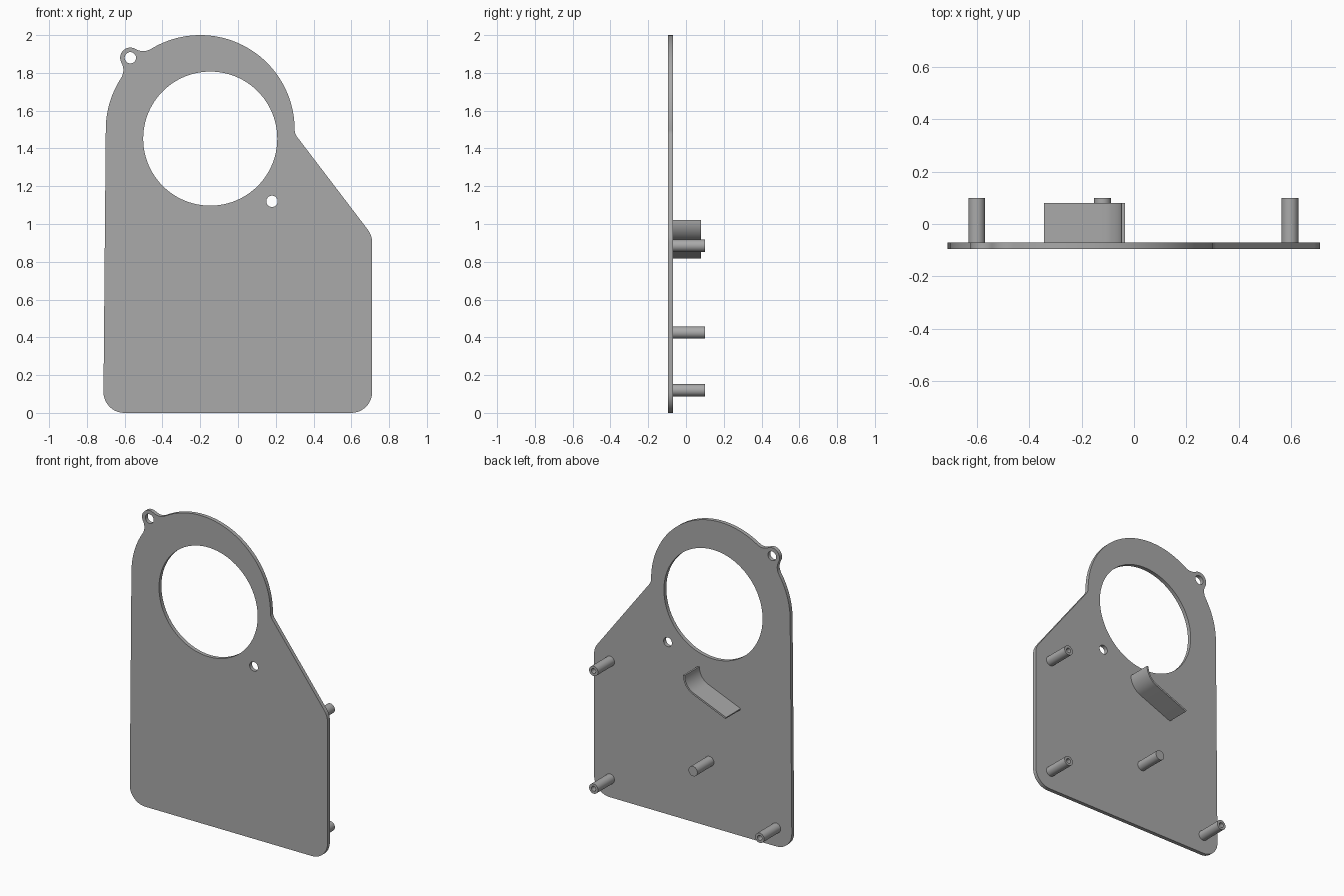
import bpy, bmesh, math
from mathutils import Vector

cube = bpy.data.objects.get("Cube")
if cube:
    bpy.data.objects.remove(cube, do_unlink=True)

grey = bpy.data.materials.new("plain grey")
grey.use_nodes = True
GREY = (0.4, 0.4, 0.4, 1)
grey.diffuse_color = GREY
grey.node_tree.nodes["Principled BSDF"].inputs["Base Color"].default_value = GREY


def arc(c, r, a0, a1, n):
    """Points on a circle from angle a0 to a1 (radians)."""
    return [Vector((c[0] + r * math.cos(a0 + (a1 - a0) * i / n),
                    c[1] + r * math.sin(a0 + (a1 - a0) * i / n))) for i in range(n + 1)]


def circle(c, r, n=32):
    return arc(c, r, 0, math.tau, n)[:-1]


def fillet(a, b, c, r, n=10):
    """Round the corner b between neighbours a and c."""
    a, b, c = Vector(a), Vector(b), Vector(c)
    u, v = (a - b).normalized(), (c - b).normalized()
    half = u.angle(v) / 2
    centre = b + (u + v).normalized() * r / math.sin(half)
    s, e = b + u * r / math.tan(half) - centre, b + v * r / math.tan(half) - centre
    a0 = math.atan2(s.y, s.x)
    sweep = math.remainder(math.atan2(e.y, e.x) - a0, math.tau)
    return arc(centre, r, a0, a0 + sweep, n)


def extrude(name, loops, y0, y1):
    """Fill x-z outlines (later loops are holes) and extrude them from y0 to y1."""
    curve = bpy.data.curves.new(name, 'CURVE')
    curve.dimensions, curve.fill_mode = '2D', 'BOTH'
    curve.extrude = (y1 - y0) / 2
    for loop in loops:
        spline = curve.splines.new('POLY')
        spline.points.add(len(loop) - 1)
        for point, co in zip(spline.points, loop):
            point.co = (co.x, co.y, 0, 1)
        spline.use_cyclic_u = True
    ob = bpy.data.objects.new(name, curve)
    bpy.context.collection.objects.link(ob)
    ob.rotation_euler.x = math.pi / 2
    ob.location.y = (y0 + y1) / 2
    bpy.ops.object.select_all(action='DESELECT')
    ob.select_set(True)
    bpy.context.view_layer.objects.active = ob
    bpy.ops.object.convert(target='MESH')
    ob = bpy.context.object
    bm = bmesh.new()
    bm.from_mesh(ob.data)
    bmesh.ops.remove_doubles(bm, verts=bm.verts, dist=0.0001)
    bmesh.ops.recalc_face_normals(bm, faces=bm.faces)
    bm.to_mesh(ob.data)
    bm.free()
    ob.data.materials.clear()
    ob.data.materials.append(grey)
    bpy.ops.object.shade_smooth_by_angle(angle=math.radians(30))
    return ob


FRONT, BACK = -0.095, -0.07

# Plate outline: round head, ear with blended neck, tapered shoulder, rounded base
head, R = Vector((-0.2, 1.5)), 0.5
ear, r = Vector((-0.57, 1.88)), 0.054
blend = 0.08
to_ear = ear - head
d = to_ear.length
ear_angle = math.atan2(to_ear.y, to_ear.x)
spread = math.acos(((R + blend) ** 2 + d * d - (r + blend) ** 2) / (2 * (R + blend) * d))


def neck(side):
    """Blend arc centre and its directions towards the head and the ear."""
    a = ear_angle + side * spread
    c = head + Vector((math.cos(a), math.sin(a))) * (R + blend)
    e = ear - c
    return c, a, math.atan2(e.y, e.x)


c1, a1, e1 = neck(-1)
c2, a2, e2 = neck(1)
outline = arc(head, R, 0, a1, 48)
outline += arc(c1, blend, a1 - math.pi, a1 - math.pi + math.remainder(e1 - a1 + math.pi, math.tau), 10)[1:]
outline += arc(ear, r, e1 - math.pi, e1 - math.pi + (e2 - e1) % math.tau, 20)[1:]
outline += arc(c2, blend, e2, e2 + math.remainder(a2 - math.pi - e2, math.tau), 10)[1:]
outline += arc(head, R, a2, math.pi, 16)[1:]
left_base, right_base = (-0.713, 0), (0.71, 0)
shoulder, notch = (0.71, 0.94), (0.3, 1.478)
outline += fillet((-0.7, 1.5), left_base, right_base, 0.11)
outline += fillet(left_base, right_base, shoulder, 0.11)
outline += fillet(right_base, shoulder, notch, 0.11)
outline += fillet(shoulder, notch, (0.3, 1.6), 0.06)
holes = [circle((-0.147, 1.452), 0.355, 96), circle(ear, 0.03), circle((0.18, 1.12), 0.03)]
extrude("back_plate", [outline] + holes, FRONT, BACK)

# Hollow standoffs near the corners and one solid peg
for name, x, z in (("upper_left_standoff", 0.595, 0.885),
                   ("lower_left_standoff", 0.595, 0.12),
                   ("lower_right_standoff", -0.6, 0.12)):
    extrude(name, [circle((x, z), 0.032), circle((x, z), 0.016)], BACK, 0.1)
extrude("centre_peg", [circle((-0.12, 0.425), 0.032)], BACK, 0.1)

# Curved deflector strip: sloping run that bends upright
low, bend, tip = (-0.342, 0.822), (-0.041, 0.945), (-0.041, 1.02)
path = [Vector(low)] + fillet(low, bend, tip, 0.11, 14) + [Vector(tip)]
upper, lower = [], []
for i, p in enumerate(path):
    t = (path[min(i + 1, len(path) - 1)] - path[max(i - 1, 0)]).normalized()
    n = Vector((-t.y, t.x)) * 0.006
    upper.append(p + n)
    lower.append(p - n)
extrude("deflector_strip", [upper + lower[::-1]], BACK, 0.08)
